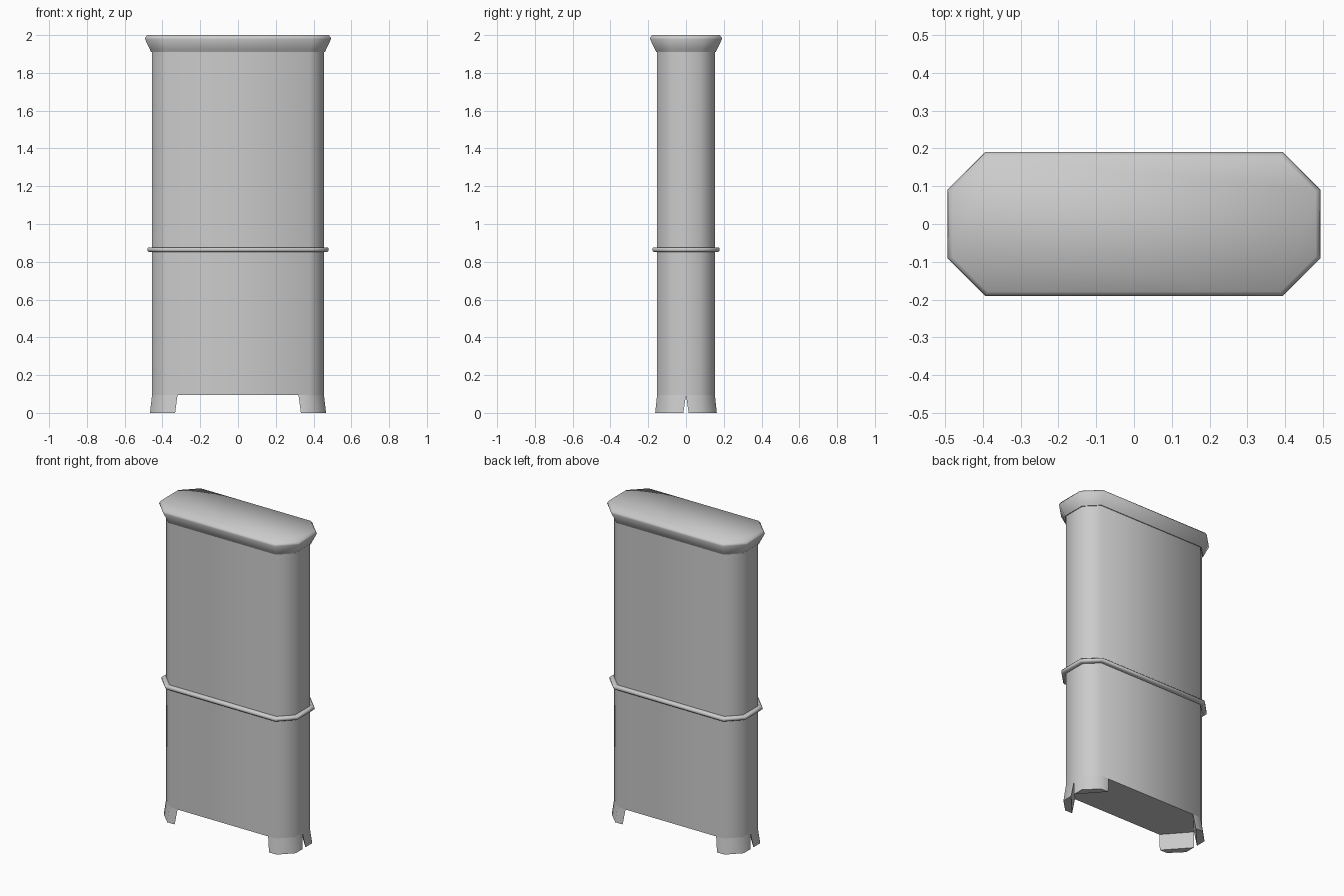
import bpy, bmesh, math

if "Cube" in bpy.data.objects:
    bpy.data.objects.remove(bpy.data.objects["Cube"])


def octagon(hx, hy, c):
    """Rectangle with 45 degree cut corners, counter-clockwise."""
    return [(hx, -hy + c), (hx, hy - c), (hx - c, hy), (-hx + c, hy),
            (-hx, hy - c), (-hx, -hy + c), (-hx + c, -hy), (hx - c, -hy)]


def loft(name, rings, angle=60):
    """Skin a stack of (outline, z) rings and cap both ends."""
    bm = bmesh.new()
    loops = [[bm.verts.new((x, y, z)) for x, y in pts] for pts, z in rings]
    n = len(loops[0])
    for a, b in zip(loops, loops[1:]):
        for i in range(n):
            j = (i + 1) % n
            bm.faces.new((a[i], a[j], b[j], b[i]))
    bm.faces.new(loops[0][::-1])
    bm.faces.new(loops[-1])
    bmesh.ops.recalc_face_normals(bm, faces=bm.faces)
    mesh = bpy.data.meshes.new(name)
    bm.to_mesh(mesh)
    bm.free()
    obj = bpy.data.objects.new(name, mesh)
    bpy.context.collection.objects.link(obj)
    bpy.ops.object.select_all(action='DESELECT')
    obj.select_set(True)
    bpy.context.view_layer.objects.active = obj
    bpy.ops.object.shade_smooth_by_angle(angle=math.radians(angle))
    return obj


HX, HY, CUT = 0.455, 0.153, 0.078


def ring(offset, z):
    """Body outline pushed outwards evenly by offset."""
    return octagon(HX + offset, HY + offset, CUT + 0.586 * offset), z


# Cabinet body
loft("cabinet_body", [ring(0, 0.095), ring(0, 1.92)])

# Waist moulding with a rounded edge
loft("waist_moulding", [ring(0, 0.853), ring(0.02, 0.853), ring(0.025, 0.859),
                        ring(0.025, 0.870), ring(0.02, 0.876), ring(0, 0.876)])

# Flared cornice
loft("cornice", [ring(0.005, 1.91), ring(0.012, 1.925), ring(0.038, 1.98),
                 ring(0.036, 1.987), ring(0.026, 2.0)])

# Four flared corner feet, cut diagonally on the inside
top = [(0.32, HY), (HX, 0.0), (HX, HY - CUT), (HX - CUT, HY)]
bottom = [(0.333, 0.163), (0.466, 0.014), (0.466, 0.083), (0.386, 0.163)]
for sx, side in ((1, "right"), (-1, "left")):
    for sy, end in ((1, "back"), (-1, "front")):
        loft(f"foot_{end}_{side}",
             [([(x * sx, y * sy) for x, y in pts], z)
              for pts, z in ((bottom, 0), (top, 0.096))])
